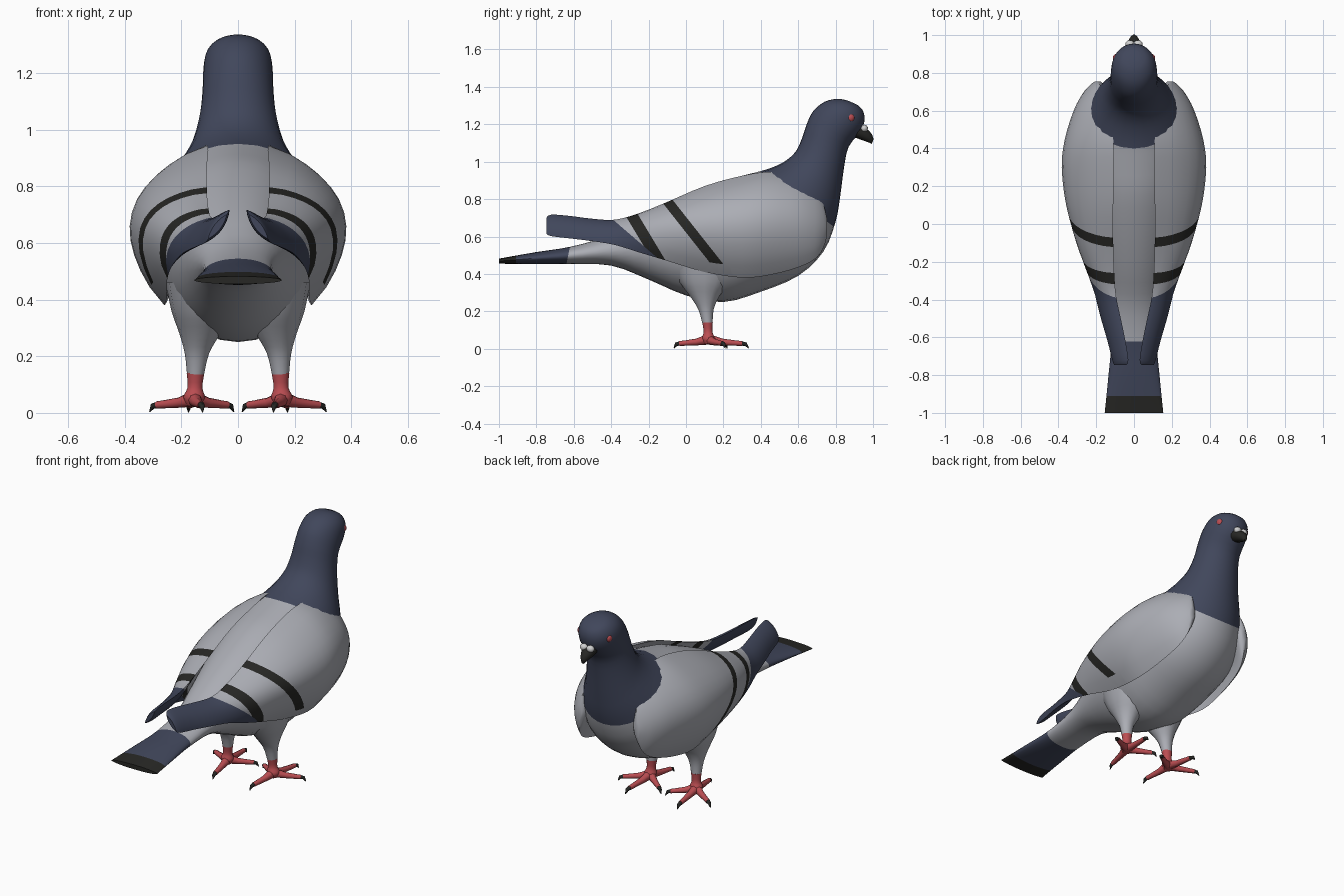
import bpy, bmesh, math
from mathutils import Vector as V

if "Cube" in bpy.data.objects:
    bpy.data.objects.remove(bpy.data.objects["Cube"])


def material(name, rgb):
    m = bpy.data.materials.new(name)
    m.diffuse_color = (*rgb, 1)
    m.use_nodes = True
    m.node_tree.nodes["Principled BSDF"].inputs["Base Color"].default_value = m.diffuse_color
    return m


GREY = material("feather grey", (0.41, 0.42, 0.46))
BLUE = material("slate blue", (0.052, 0.062, 0.105))
BLACK = material("charcoal", (0.02, 0.02, 0.018))
RED = material("leg red", (0.5, 0.075, 0.085))
WHITE = material("cere white", (0.62, 0.62, 0.62))


def smooth_rows(rows, n):
    """Insert n Catmull-Rom steps between neighbouring rows of numbers."""
    out = []
    for i in range(len(rows) - 1):
        a, b, c, d = (rows[max(i - 1, 0)], rows[i], rows[i + 1], rows[min(i + 2, len(rows) - 1)])
        for k in range(n):
            t = k / n
            out.append([0.5 * (2 * q + (r - p) * t + (2 * p - 5 * q + 4 * r - s) * t * t
                               + (3 * q - p - 3 * r + s) * t ** 3)
                        for p, q, r, s in zip(a, b, c, d)])
    return out + [list(rows[-1])]


def loft(rings):
    """Skin closed rings of points and cap both ends."""
    bm = bmesh.new()
    vs = [[bm.verts.new(p) for p in ring] for ring in rings]
    n = len(vs[0])
    for a, b in zip(vs, vs[1:]):
        for i in range(n):
            bm.faces.new((a[i], a[(i + 1) % n], b[(i + 1) % n], b[i]))
    bm.faces.new(vs[0])
    bm.faces.new(vs[-1])
    bmesh.ops.recalc_face_normals(bm, faces=bm.faces)
    return bm


def cut(bm, point, normal):
    """Score a clean edge line across the mesh for a colour border."""
    bmesh.ops.bisect_plane(bm, geom=bm.verts[:] + bm.edges[:] + bm.faces[:],
                           plane_co=point, plane_no=normal, dist=1e-5)


def finish(bm, name, mats, rule=None, mirror=False, angle=50):
    if rule:
        for f in bm.faces:
            f.material_index = rule(f.calc_center_median())
    me = bpy.data.meshes.new(name)
    bm.to_mesh(me)
    bm.free()
    for m in mats:
        me.materials.append(m)
    me.shade_smooth()
    me.set_sharp_from_angle(angle=math.radians(angle))
    ob = bpy.data.objects.new(name, me)
    bpy.context.collection.objects.link(ob)
    if mirror:
        ob.modifiers.new("mirror", "MIRROR")
    return ob


def tube(points, radii, n=8):
    """Round tapered tube along a path."""
    pts = [V(p) for p in points]
    rings = []
    for i, (p, r) in enumerate(zip(pts, radii)):
        d = (pts[min(i + 1, len(pts) - 1)] - pts[max(i - 1, 0)]).normalized()
        side = d.cross(V((0, 0, 1))).normalized()
        up = side.cross(d)
        rings.append([p + r * (math.cos(k * math.tau / n) * side + math.sin(k * math.tau / n) * up)
                      for k in range(n)])
    return loft(rings)


def ellipsoid(name, loc, size, mat):
    bm = bmesh.new()
    bmesh.ops.create_uvsphere(bm, u_segments=12, v_segments=8, radius=1)
    for v in bm.verts:
        v.co = V(loc) + V([a * b for a, b in zip(v.co, size)])
    finish(bm, name, [mat], mirror=True)


# Body, tail, neck and head: underside y z, top y z, half width
body = [
    (-1.0, 0.455, -1.0, 0.482, 0.155), (-0.8, 0.452, -0.8, 0.517, 0.135),
    (-0.62, 0.452, -0.62, 0.545, 0.12), (-0.4, 0.445, -0.43, 0.60, 0.13),
    (-0.2, 0.37, -0.25, 0.70, 0.18), (0.0, 0.285, -0.05, 0.80, 0.24),
    (0.2, 0.25, 0.15, 0.885, 0.285), (0.4, 0.305, 0.3, 0.925, 0.305),
    (0.6, 0.39, 0.4, 0.95, 0.30), (0.735, 0.52, 0.475, 0.975, 0.26),
    (0.80, 0.68, 0.54, 1.01, 0.205), (0.825, 0.82, 0.59, 1.06, 0.162),
    (0.845, 0.97, 0.622, 1.13, 0.135), (0.87, 1.08, 0.645, 1.2, 0.125),
    (0.935, 1.165, 0.68, 1.27, 0.122), (0.955, 1.225, 0.74, 1.32, 0.11),
    (0.945, 1.275, 0.81, 1.336, 0.075), (0.915, 1.305, 0.865, 1.327, 0.03)]
N = 28
rings = []
for by, bz, ty, tz, w in smooth_rows(body, 3):
    lo, hi = V((0, by, bz)), V((0, ty, tz))
    rings.append([(lo + hi) / 2 + math.sin(k * math.tau / N) * (hi - lo) / 2
                  + V((w * math.cos(k * math.tau / N), 0, 0)) for k in range(N)])
bm = loft(rings)
hood, hood_n = V((0, 0.4, 0.95)), V((0, 0.29, 0.38))
cut(bm, hood, hood_n)
cut(bm, (0, -0.63, 0.5), (0, 1, -0.2))
cut(bm, (0, -0.91, 0.5), (0, 1, 0))


def body_colour(c):
    if c.y < -0.91:
        return 2
    return int((c - hood).dot(hood_n) > 0 or c.y + 0.63 - 0.2 * (c.z - 0.5) < 0)


finish(bm, "body", [GREY, BLUE, BLACK], body_colour)

# Wings: y, inner top x z, lower edge x z, outer bulge, inner bulge
wing = [
    (0.755, 0.195, 0.69, 0.20, 0.61, 0.01, -0.02), (0.735, 0.18, 0.77, 0.205, 0.54, 0.04, -0.03),
    (0.69, 0.15, 0.85, 0.22, 0.48, 0.085, -0.02), (0.6, 0.12, 0.915, 0.235, 0.435, 0.14, 0.02),
    (0.45, 0.11, 0.945, 0.25, 0.395, 0.185, 0.06), (0.3, 0.105, 0.925, 0.26, 0.38, 0.2, 0.08),
    (0.1, 0.11, 0.87, 0.25, 0.41, 0.18, 0.08), (-0.1, 0.11, 0.785, 0.25, 0.47, 0.125, 0.04),
    (-0.25, 0.105, 0.725, 0.235, 0.515, 0.075, 0.0), (-0.38, 0.095, 0.69, 0.205, 0.555, 0.035, -0.02),
    (-0.5, 0.07, 0.695, 0.175, 0.575, 0.025, -0.025), (-0.62, 0.045, 0.71, 0.14, 0.59, 0.022, -0.022),
    (-0.72, 0.03, 0.717, 0.115, 0.602, 0.02, -0.02), (-0.747, 0.04, 0.70, 0.105, 0.615, 0.012, -0.012)]
H = 12
rings = []
for y, xi, zt, xb, zb, bo, bi in smooth_rows(wing, 3):
    a, b = V((xi, y, zt)), V((xb, y, zb))
    out = V((zt - zb, 0, xb - xi)).normalized()
    arc = lambda t, s: a.lerp(b, t) + out * s * math.sin(math.pi * t) ** 0.8
    rings.append([arc(k / H, bo) for k in range(H + 1)]
                 + [arc(k / H, bi) for k in range(H - 1, 0, -1)])
bm = loft(rings)
# Colour borders: (slope, y, z) of lines seen from the side
borders = [(0.79, -0.067, 0.79), (0.79, -0.133, 0.79), (0.6, -0.255, 0.715),
           (0.6, -0.325, 0.715), (1.16, -0.39, 0.69)]
for s, y, z in borders:
    cut(bm, (0, y, z), (0, 1, s))


def wing_colour(c):
    d = [c.y - y + s * (c.z - z) for s, y, z in borders]
    if d[4] < 0:
        return 1
    return 2 if (d[0] < 0 < d[1] and c.z > 0.45) or d[2] < 0 < d[3] else 0


finish(bm, "wings", [GREY, BLUE, BLACK], wing_colour, mirror=True)

# Legs: z, x, y, radius x, radius y
thigh = [(0.46, 0.125, 0.10, 0.13, 0.19), (0.36, 0.13, 0.10, 0.105, 0.14),
         (0.28, 0.135, 0.10, 0.072, 0.08), (0.21, 0.145, 0.107, 0.043, 0.042), (0.135, 0.15, 0.115, 0.03, 0.028)]
shank = [(0.14, 0.15, 0.115, 0.031, 0.029), (0.09, 0.152, 0.118, 0.026, 0.024),
         (0.055, 0.155, 0.12, 0.038, 0.036), (0.025, 0.155, 0.12, 0.024, 0.024)]
for name, rows, mat in (("thighs", thigh, GREY), ("shanks", shank, RED)):
    finish(loft([[(x + rx * math.cos(k * math.tau / 14), y + ry * math.sin(k * math.tau / 14), z)
                  for k in range(14)] for z, x, y, rx, ry in smooth_rows(rows, 3)]),
           name, [mat], mirror=True)

# Toes and claws
foot = V((0.155, 0.12, 0))
for name, tip in (("inner", (0.015, 0.22)), ("middle", (0.175, 0.335)),
                  ("outer", (0.312, 0.21)), ("back", (0.125, -0.065))):
    d = V((*tip, 0)) - foot
    at = lambda t, z: foot + d * t + V((0, 0, z))
    finish(tube([at(0, 0.05), at(0.35, 0.036), at(0.7, 0.03), at(0.84, 0.028)],
                [0.028, 0.018, 0.014, 0.013]), name + "_toes", [RED], mirror=True)
    finish(tube([at(0.8, 0.029), at(0.93, 0.024), at(1, 0.003)],
                [0.0125, 0.01, 0.002]), name + "_claws", [BLACK], mirror=True)

# Beak: y, z, half width, half height
beak = [(0.915, 1.165, 0.045, 0.035), (0.955, 1.145, 0.036, 0.03),
        (0.985, 1.125, 0.022, 0.022), (0.998, 1.108, 0.008, 0.012)]
finish(loft([[(w * math.cos(k * math.tau / 12), y + 0.4 * h * math.sin(k * math.tau / 12),
               z + h * math.sin(k * math.tau / 12)) for k in range(12)]
             for y, z, w, h in smooth_rows(beak, 2)]), "beak", [BLACK])
ellipsoid("ceres", (0.022, 0.953, 1.178), (0.024, 0.02, 0.02), WHITE)
ellipsoid("eyes", (0.094, 0.878, 1.235), (0.018, 0.023, 0.023), RED)
